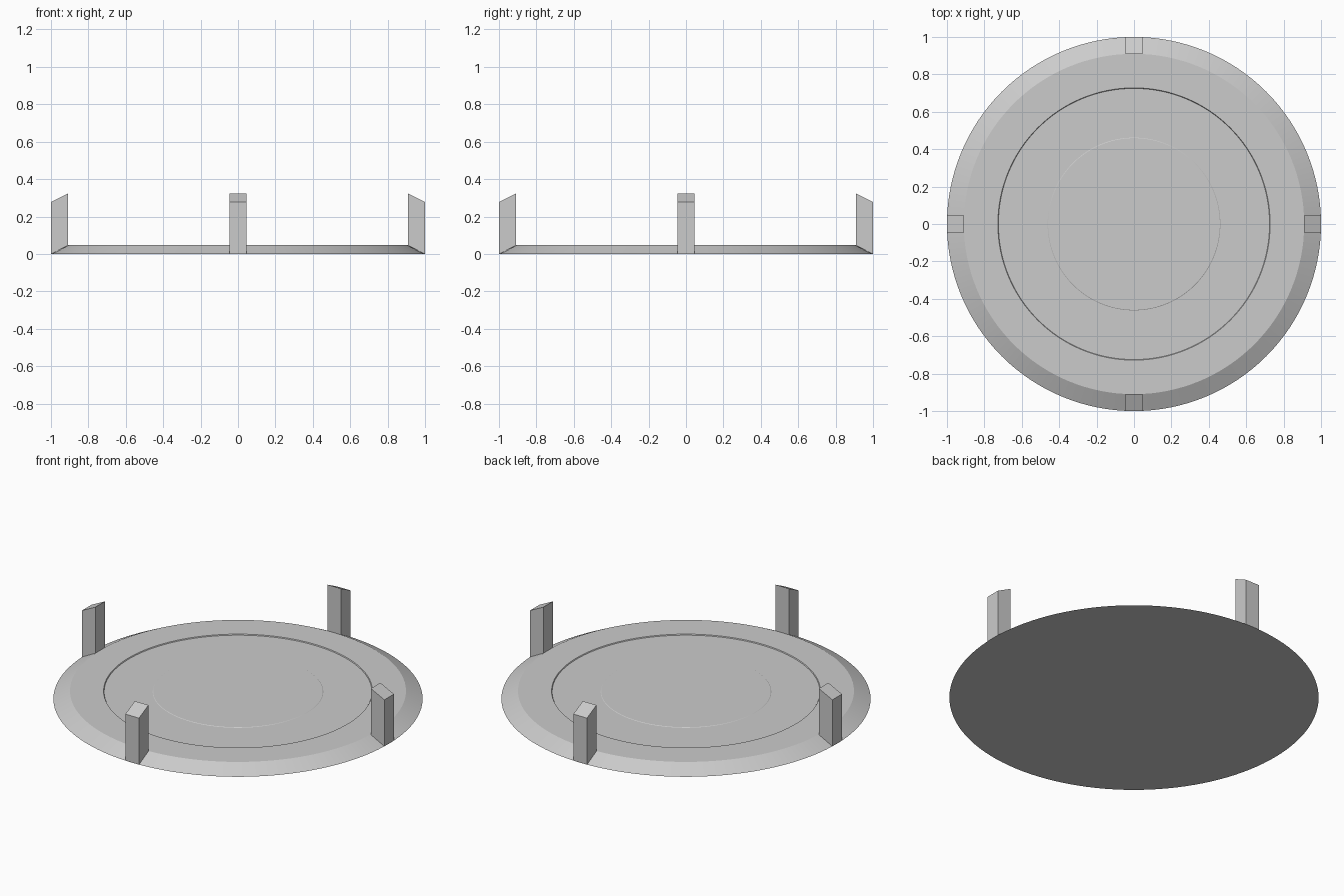
import bpy, bmesh
from math import radians, cos, sin, pi

if "Cube" in bpy.data.objects:
    bpy.data.objects.remove(bpy.data.objects["Cube"])

SEGMENTS = 128


def finish(bm, name, smooth=False):
    bmesh.ops.remove_doubles(bm, verts=bm.verts, dist=1e-5)
    bmesh.ops.recalc_face_normals(bm, faces=bm.faces)
    mesh = bpy.data.meshes.new(name)
    bm.to_mesh(mesh)
    bm.free()
    obj = bpy.data.objects.new(name, mesh)
    bpy.context.collection.objects.link(obj)
    if smooth:
        bpy.ops.object.select_all(action='DESELECT')
        obj.select_set(True)
        bpy.context.view_layer.objects.active = obj
        bpy.ops.object.shade_smooth_by_angle(angle=radians(20))
    return obj


def lathe(name, profile):
    bm = bmesh.new()
    verts = [bm.verts.new((r, 0, z)) for r, z in profile]
    edges = [bm.edges.new(pair) for pair in zip(verts, verts[1:])]
    bmesh.ops.spin(bm, geom=verts + edges, cent=(0, 0, 0), axis=(0, 0, 1),
                   angle=2 * pi, steps=SEGMENTS, use_duplicate=False)
    return finish(bm, name, smooth=True)


def post(name, angle):
    # slanted-top profile extruded sideways, then turned to its place
    bm = bmesh.new()
    profile = [(0.999, 0.0), (0.999, 0.278), (0.91, 0.322), (0.91, 0.045)]
    face = bm.faces.new([bm.verts.new((x, -0.045, z)) for x, z in profile])
    ext = bmesh.ops.extrude_face_region(bm, geom=[face])
    moved = [g for g in ext['geom'] if isinstance(g, bmesh.types.BMVert)]
    bmesh.ops.translate(bm, verts=moved, vec=(0, 0.09, 0))
    for v in bm.verts:
        x, y = v.co.x, v.co.y
        v.co.x = x * cos(angle) - y * sin(angle)
        v.co.y = x * sin(angle) + y * cos(angle)
    return finish(bm, name)


# Round plate: bevelled rim and two very shallow concentric steps
lathe("base_plate", [(0, 0), (1, 0), (0.91, 0.047), (0.728, 0.047),
                     (0.725, 0.042), (0.462, 0.042), (0.459, 0.044), (0, 0.044)])

# Four upright posts on the rim
for i, side in enumerate(("right", "back", "left", "front")):
    post(side + "_post", i * pi / 2)
